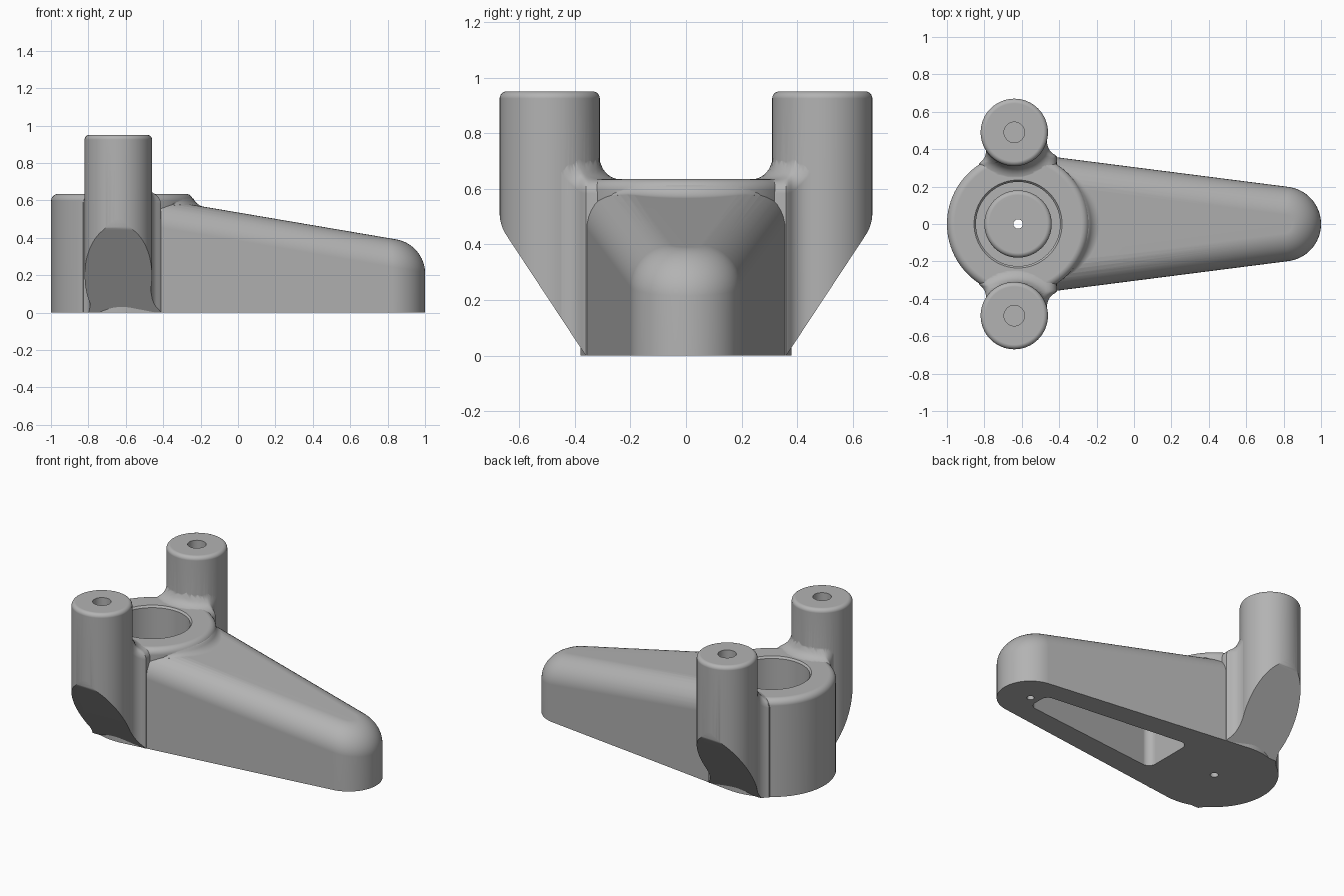
import bpy, bmesh, math
from mathutils import Vector

cube = bpy.data.objects.get("Cube")
if cube:
    bpy.data.objects.remove(cube)

HUB_X, HUB_R, HUB_TOP = -0.62, 0.38, 0.635
TIP_X, TIP_R = 0.8, 0.2
POST_X, POST_Y, POST_R, POST_TOP = -0.64, 0.49, 0.18, 0.95
ARM_FILLET, WEB_FILLET = 0.15, 0.08

grey = bpy.data.materials.new("cast_grey")
grey.use_nodes = True
COLOUR = (0.45, 0.45, 0.45, 1)
grey.diffuse_color = COLOUR
grey.node_tree.nodes["Principled BSDF"].inputs["Base Color"].default_value = COLOUR


def loft(name, rings, planes=()):
    """Skin a row of equal rings, cap the ends, then trim by planes."""
    bm = bmesh.new()
    rows = [[bm.verts.new(p) for p in ring] for ring in rings]
    n = len(rows[0])
    for a, b in zip(rows, rows[1:]):
        for i in range(n):
            j = (i + 1) % n
            bm.faces.new((a[i], a[j], b[j], b[i]))
    bm.faces.new(rows[0])
    bm.faces.new(rows[-1])
    for co, no in planes:
        bmesh.ops.bisect_plane(bm, geom=bm.verts[:] + bm.edges[:] + bm.faces[:],
                               plane_co=co, plane_no=no, clear_outer=True)
        rim = [e for e in bm.edges if e.is_boundary]
        if rim:
            bmesh.ops.holes_fill(bm, edges=rim, sides=0)
    bmesh.ops.recalc_face_normals(bm, faces=bm.faces[:])
    mesh = bpy.data.meshes.new(name)
    bm.to_mesh(mesh)
    bm.free()
    mesh.materials.append(grey)
    ob = bpy.data.objects.new(name, mesh)
    bpy.context.collection.objects.link(ob)
    return ob


def lathe(name, x, y, profile, segments=64, planes=()):
    turns = [math.tau * i / segments for i in range(segments)]
    return loft(name, [[(x + r * math.cos(t), y + r * math.sin(t), z) for t in turns]
                       for r, z in profile], planes)


def round_top(r, top, fillet, bottom=0.0, steps=6):
    """Profile of a cylinder with a rounded upper rim."""
    pts = [(r, bottom)]
    for i in range(steps + 1):
        t = math.pi / 2 * i / steps
        pts.append((r - fillet + fillet * math.cos(t), top - fillet + fillet * math.sin(t)))
    return pts


def combine(body, other, operation):
    mod = body.modifiers.new(other.name, "BOOLEAN")
    mod.operation, mod.solver, mod.object = operation, "EXACT", other
    bpy.context.view_layer.objects.active = body
    bpy.ops.object.modifier_apply(modifier=mod.name)
    bpy.data.objects.remove(other)


# Tapered arm: outline tangent to the hub and the tip, top edge rounded
LEAN = math.asin((HUB_R - TIP_R) / (TIP_X - HUB_X))
EDGE = math.pi / 2 - LEAN


def arm_top(x):
    return 0.535 - 0.17 * x


def arm_outline(inset):
    r = HUB_R - inset
    pts = [(HUB_X + r * math.cos(s * EDGE), s * r * math.sin(EDGE)) for s in (1, -1)]
    r = TIP_R - inset
    for i in range(33):
        t = -EDGE + 2 * EDGE * i / 32
        pts.append((TIP_X + r * math.cos(t), r * math.sin(t)))
    return pts


def arm_height(x, y):
    d = HUB_R - (x - HUB_X) * math.sin(LEAN) - abs(y) * math.cos(LEAN)
    d = min(max(d, 0), ARM_FILLET)
    return arm_top(x) - ARM_FILLET + math.sqrt(ARM_FILLET**2 - (ARM_FILLET - d)**2)


rings = [[(x, y, 0) for x, y in arm_outline(0)]]
for k in range(11):
    t = math.pi / 2 * k / 10
    rings.append([(x, y, arm_top(x) - ARM_FILLET * (1 - math.sin(t)))
                  for x, y in arm_outline(ARM_FILLET * (1 - math.cos(t)))])
arm = loft("arm", rings)

# Concave collar where the arm top meets the hub
rings = []
for k in range(25):
    t = math.radians(-44 + 88 * k / 24)
    f = 0.012 + 0.05 * math.cos(2 * t)
    ring = [(0.3, 0.3), (0.3, 0.6)]
    for i in range(9):
        run = f * i / 8
        r = 0.375 + run
        h = arm_height(HUB_X + r * math.cos(t), r * math.sin(t))
        ring.append((r, min(0.612, h + f - math.sqrt(f * f - (f - run)**2))))
    ring.append((ring[-1][0], 0.3))
    rings.append([(HUB_X + r * math.cos(t), r * math.sin(t), z) for r, z in ring])
collar = loft("collar", rings)

# Hub
body = lathe("bracket_body", HUB_X, 0, round_top(HUB_R, HUB_TOP, 0.04), 96)
combine(body, arm, "UNION")
combine(body, collar, "UNION")


def web_section(y, side):
    """Slice of the blend between hub and post, with filleted sides and top."""
    def neck(cy, low):
        v = min(max(y, low), cy)
        return math.sqrt(max(WEB_FILLET**2 - (v - cy)**2, 0))
    left = -0.871 + neck(0.392, 0.324)
    right = -0.385 - neck(0.44, 0.365)
    pts = [(left, side * y, 0)]
    for i in range(25):
        x = (left + right) / 2 - (right - left) / 2 * math.cos(math.pi * i / 24)
        gap = max(0.0, 0.05 - min(x - left, right - x))
        run = math.hypot(x - POST_X, y - POST_Y) - POST_R
        run = min(max(run, 0), WEB_FILLET)
        cove = WEB_FILLET - math.sqrt(WEB_FILLET**2 - (WEB_FILLET - run)**2)
        pts.append((x, side * y, HUB_TOP - 0.002 + cove - 0.05 + math.sqrt(max(0.0025 - gap**2, 0))))
    pts.append((right, side * y, 0))
    return pts


# Posts with their webs, undercut by a softened slope
for side, label in ((1, "left"), (-1, "right")):
    slope = math.atan2(0.31, 0.47)
    bend = 0.15
    centre = Vector((0, side * (0.67 - bend), 0.47 + bend * math.tan(slope / 2)))
    planes = []
    for k in range(1, 6):
        t = slope * k / 5
        no = Vector((0, side * math.cos(t), -math.sin(t)))
        planes.append((centre + no * bend, no))
    web = loft(label + "_web", [web_section(0.22 + 0.245 * i / 28, side) for i in range(29)], planes)
    post = lathe(label + "_post", POST_X, side * POST_Y,
                 round_top(POST_R, POST_TOP, 0.025), 64, planes)
    combine(body, web, "UNION")
    combine(body, post, "UNION")
    hole = lathe(label + "_post_hole", POST_X, side * POST_Y, [(0.055, 0.6), (0.055, 1.1)], 32)
    combine(body, hole, "DIFFERENCE")

# Bore with a low round-topped pin left standing in it
bore = lathe("bore", HUB_X, 0, [(0.225, 0.1), (0.225, 0.623), (0.237, 0.637), (0.237, 0.8)], 96)
combine(body, bore, "DIFFERENCE")
pin = lathe("bore_pin", HUB_X, 0, round_top(0.18, 0.2, 0.025, 0.05), 64)
combine(body, pin, "UNION")
for x, top, r in ((HUB_X, 0.4, 0.025), (TIP_X, 0.2, 0.022)):
    combine(body, lathe("screw_hole", x, 0, [(r, -0.1), (r, top)], 24), "DIFFERENCE")

# Tapered pocket in the underside, rounded corners
corner = 0.05
outline = []
for cx, cy, start in ((0.69, 0.03, 0), (-0.22, 0.125, 90), (-0.22, -0.125, 180), (0.69, -0.03, 270)):
    for i in range(9):
        t = math.radians(start + 90 * i / 8)
        outline.append((cx + corner * math.cos(t), cy + corner * math.sin(t)))
pocket = loft("pocket", [[(x, y, -0.1) for x, y in outline],
                         [(x, y, arm_top(x) - 0.13) for x, y in outline]])
combine(body, pocket, "DIFFERENCE")

# Smooth shading with crisp edges
bpy.ops.object.select_all(action="DESELECT")
body.select_set(True)
bpy.context.view_layer.objects.active = body
bpy.ops.object.shade_smooth_by_angle(angle=math.radians(32))
weighted = body.modifiers.new("weighted_normals", "WEIGHTED_NORMAL")
weighted.keep_sharp = True
